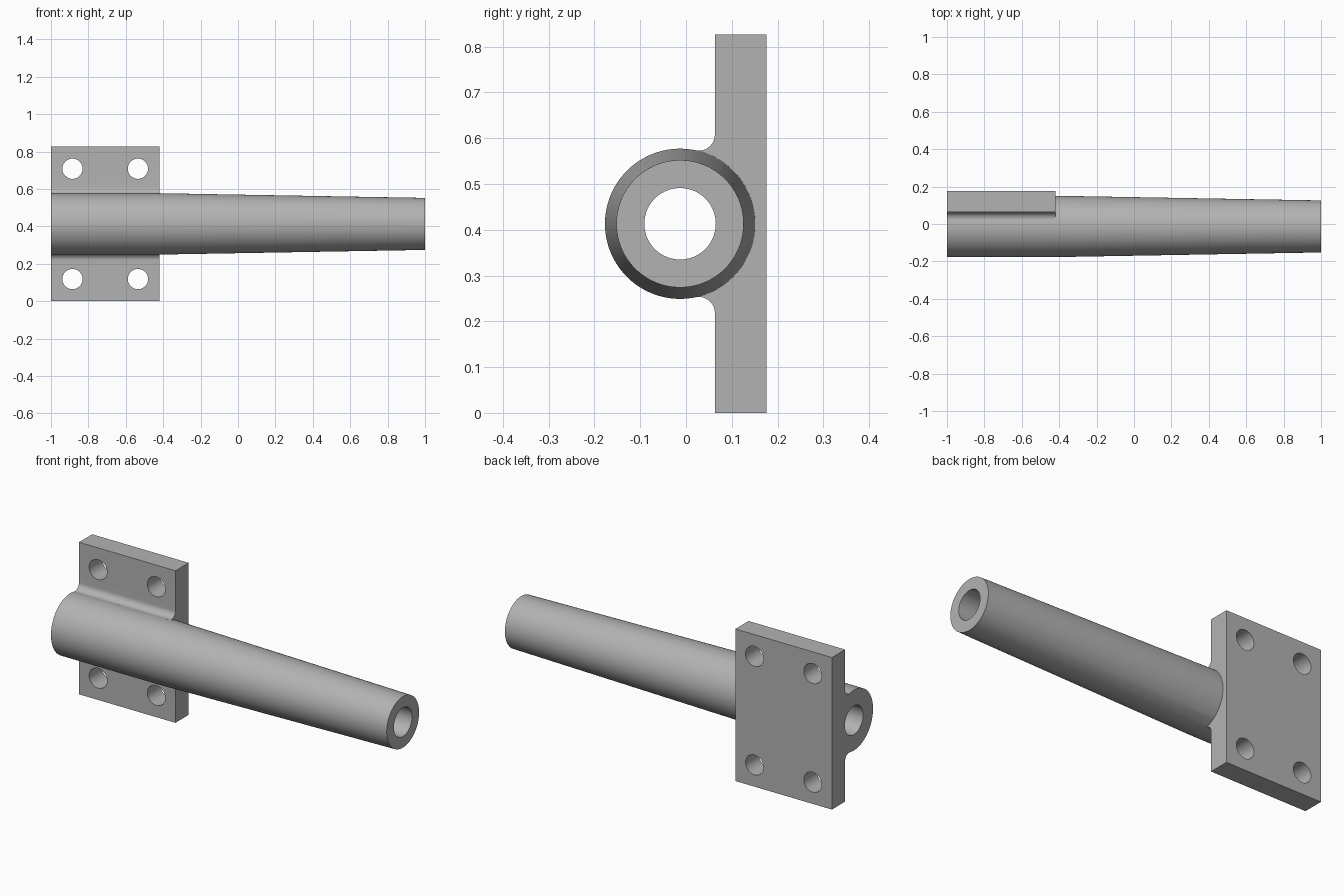
import bpy, bmesh
from math import radians, sqrt, atan2, pi, cos, sin
from mathutils import Matrix, Vector

if "Cube" in bpy.data.objects:
    bpy.data.objects.remove(bpy.data.objects["Cube"])

AXIS_Y, AXIS_Z = -0.013, 0.413
R, R_TIP, BORE = 0.164, 0.139, 0.078
X0, X1, X2 = -1.0, -0.42, 1.0
FRONT, BACK, HALF = 0.063, 0.176, 0.413
FILLET = 0.035

steel = bpy.data.materials.new("light_grey_steel")
steel.use_nodes = True
steel.diffuse_color = (0.45, 0.45, 0.45, 1)
steel.node_tree.nodes["Principled BSDF"].inputs["Base Color"].default_value = (0.45, 0.45, 0.45, 1)


def make(name, bm):
    bmesh.ops.recalc_face_normals(bm, faces=bm.faces)
    mesh = bpy.data.meshes.new(name)
    bm.to_mesh(mesh)
    bm.free()
    mesh.materials.append(steel)
    ob = bpy.data.objects.new(name, mesh)
    bpy.context.collection.objects.link(ob)
    return ob


def lathe_x(name, stations, segments=128):
    """Solid of revolution about the tube axis from (x, radius) stations."""
    bm = bmesh.new()
    rings = []
    for x, r in stations:
        angles = [2 * pi * i / segments for i in range(segments)]
        rings.append([bm.verts.new((x, AXIS_Y + r * cos(a), AXIS_Z + r * sin(a))) for a in angles])
    for a, b in zip(rings, rings[1:]):
        for i in range(segments):
            j = (i + 1) % segments
            bm.faces.new((a[i], a[j], b[j], b[i]))
    bm.faces.new(rings[0])
    bm.faces.new(rings[-1])
    return make(name, bm)


def boolean(target, tool, operation):
    mod = target.modifiers.new(operation.lower(), "BOOLEAN")
    mod.object, mod.operation, mod.solver = tool, operation, "EXACT"
    bpy.context.view_layer.update()
    result = target.evaluated_get(bpy.context.evaluated_depsgraph_get())
    mesh = bpy.data.meshes.new_from_object(result)
    target.modifiers.clear()
    target.data = mesh
    bpy.data.objects.remove(tool)


# Tapered tube with a straight root
tube = lathe_x("tapered_tube_with_mounting_plate", [(X0, R), (X1, R), (X2, R_TIP)])

# Plate profile: upper half with a fillet tangent to the tube, then mirrored
cy = FRONT - FILLET
dy = cy - AXIS_Y
dz = sqrt((R + FILLET) ** 2 - dy ** 2)
end = atan2(-dz, -dy)
upper = [(BACK, HALF), (FRONT, HALF)]
for i in range(13):
    a = end * i / 12
    upper.append((cy + FILLET * cos(a), dz + FILLET * sin(a)))
upper.append((AXIS_Y + dy * 0.6, dz * 0.6))
outline = upper + [(y, -z) for y, z in reversed(upper)]

bm = bmesh.new()
face = bm.faces.new([bm.verts.new((X0, y, AXIS_Z + z)) for y, z in outline])
grown = bmesh.ops.extrude_face_region(bm, geom=[face])["geom"]
moved = [v for v in grown if isinstance(v, bmesh.types.BMVert)]
bmesh.ops.translate(bm, verts=moved, vec=Vector((X1 - X0, 0, 0)))
plate = make("plate", bm)
boolean(tube, plate, "UNION")

# Through bore
boolean(tube, lathe_x("bore_cutter", [(X0 - 0.1, BORE), (X2 + 0.1, BORE)], 96), "DIFFERENCE")

# Four bolt holes through the plate
bm = bmesh.new()
for x in (-0.885, -0.535):
    for z in (-0.295, 0.295):
        place = Matrix.Translation((x, 0.12, AXIS_Z + z)) @ Matrix.Rotation(radians(90), 4, "X")
        bmesh.ops.create_cone(bm, cap_ends=True, segments=48, radius1=0.054,
                              radius2=0.054, depth=0.3, matrix=place)
boolean(tube, make("bolt_hole_cutter", bm), "DIFFERENCE")

# Smooth round surfaces, crisp edges
bpy.ops.object.select_all(action="DESELECT")
tube.select_set(True)
bpy.context.view_layer.objects.active = tube
bpy.ops.object.shade_smooth_by_angle(angle=radians(30))
